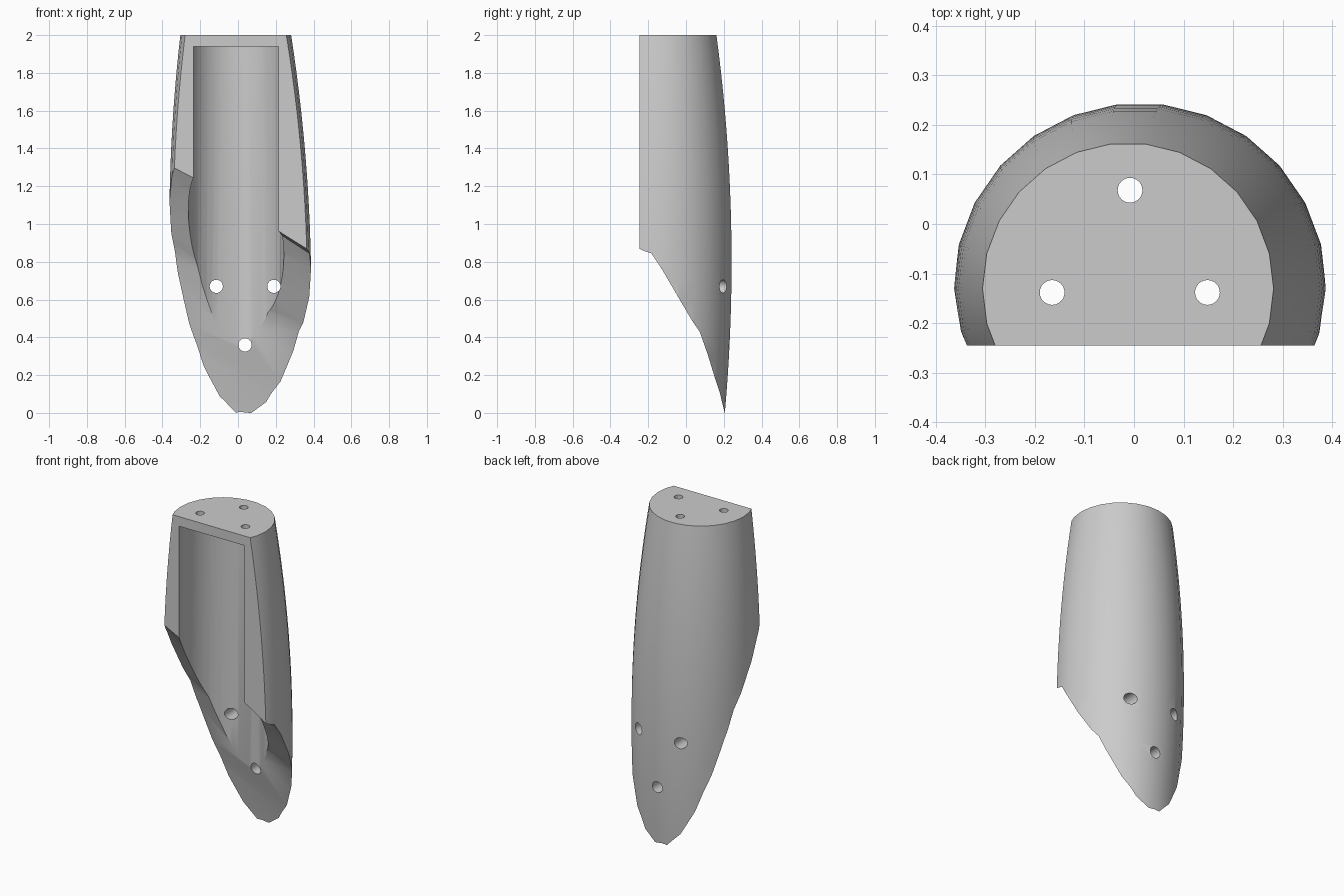
import bpy, bmesh, math
from mathutils import Vector, Matrix

cube = bpy.data.objects.get("Cube")
if cube:
    bpy.data.objects.remove(cube, do_unlink=True)

grey = bpy.data.materials.new("plain grey")
grey.use_nodes = True
colour = (0.6, 0.6, 0.6, 1)
grey.diffuse_color = colour
grey.node_tree.nodes["Principled BSDF"].inputs["Base Color"].default_value = colour

AXIS_Y = -0.13


def loft(name, rings):
    """Capped mesh bridged through equal-length rings of points."""
    bm = bmesh.new()
    loops = [[bm.verts.new(p) for p in ring] for ring in rings]
    n = len(loops[0])
    for a, b in zip(loops, loops[1:]):
        for i in range(n):
            bm.faces.new((a[i], a[(i + 1) % n], b[(i + 1) % n], b[i]))
    bm.faces.new(loops[0])
    bm.faces.new(loops[-1])
    bmesh.ops.recalc_face_normals(bm, faces=bm.faces)
    mesh = bpy.data.meshes.new(name)
    bm.to_mesh(mesh)
    bm.free()
    mesh.materials.append(grey)
    obj = bpy.data.objects.new(name, mesh)
    bpy.context.collection.objects.link(obj)
    return obj


def circle(x, y, z, r, n):
    return [Vector((x + r * math.cos(math.tau * i / n),
                    y + r * math.sin(math.tau * i / n), z)) for i in range(n)]


def cylinder(name, x, y, r, z0, z1, n):
    return loft(name, [circle(x, y, z, r, n) for z in (z0, z1)])


# Tapered shell: bulged radius along a slightly leaning axis
heights = [0.1 * i for i in range(21)]
shell = loft("curved_shell", [
    circle(0.028 - 0.02 * z, AXIS_Y, z,
           0.374 - 0.056 * (z - 0.8) ** 2, 26) for z in heights])

# Flat front
front = [(-1, -1), (1, -1), (1, -0.245), (-1, -0.245)]
cutters = [loft("front_cutter", [[(x, y, z) for x, y in front] for z in (-1, 3)])]

# Wavy slanted cut across the lower front
profile = [(-0.8, 1.13), (-0.28, 1.105), (-0.22, 1.09), (-0.165, 1.01),
           (-0.08, 0.86), (0.0, 0.71), (0.04, 0.64), (0.085, 0.5),
           (0.163, 0.215), (0.204, 0.018), (0.22, -0.1), (0.22, -2), (-0.8, -2)]
cutters.append(loft("slant_cutter", [
    [(x, v + 0.1 * x, w - 0.65 * x) for v, w in profile] for x in (-0.8, 0.8)]))

# Inner channel, closed by the top plate
cutters.append(cylinder("channel_cutter", -0.01, AXIS_Y, 0.253, -1, 1.94, 48))

# Holes through the top plate
for i, (x, y) in enumerate([(-0.008, 0.068), (-0.165, -0.138), (0.148, -0.138)]):
    cutters.append(cylinder(f"top_hole_cutter_{i}", x, y, 0.025, 1.8, 2.2, 24))

# Holes through the back wall
for i, (x, z) in enumerate([(-0.115, 0.67), (0.19, 0.67), (0.037, 0.36)]):
    hole = cylinder(f"back_hole_cutter_{i}", 0, 0, 0.035, -0.6, 0.6, 24)
    hole.data.transform(Matrix.Translation((x, 0, z)) @ Matrix.Rotation(math.pi / 2, 4, "X"))
    cutters.append(hole)

bpy.ops.object.select_all(action="DESELECT")
bpy.context.view_layer.objects.active = shell
shell.select_set(True)
for cutter in cutters:
    cutter.hide_render = True
    mod = shell.modifiers.new(cutter.name, "BOOLEAN")
    mod.operation = "DIFFERENCE"
    mod.solver = "EXACT"
    mod.object = cutter
    bpy.ops.object.modifier_apply(modifier=mod.name)
    bpy.data.objects.remove(cutter, do_unlink=True)

bpy.ops.object.shade_smooth_by_angle(angle=math.radians(30))
